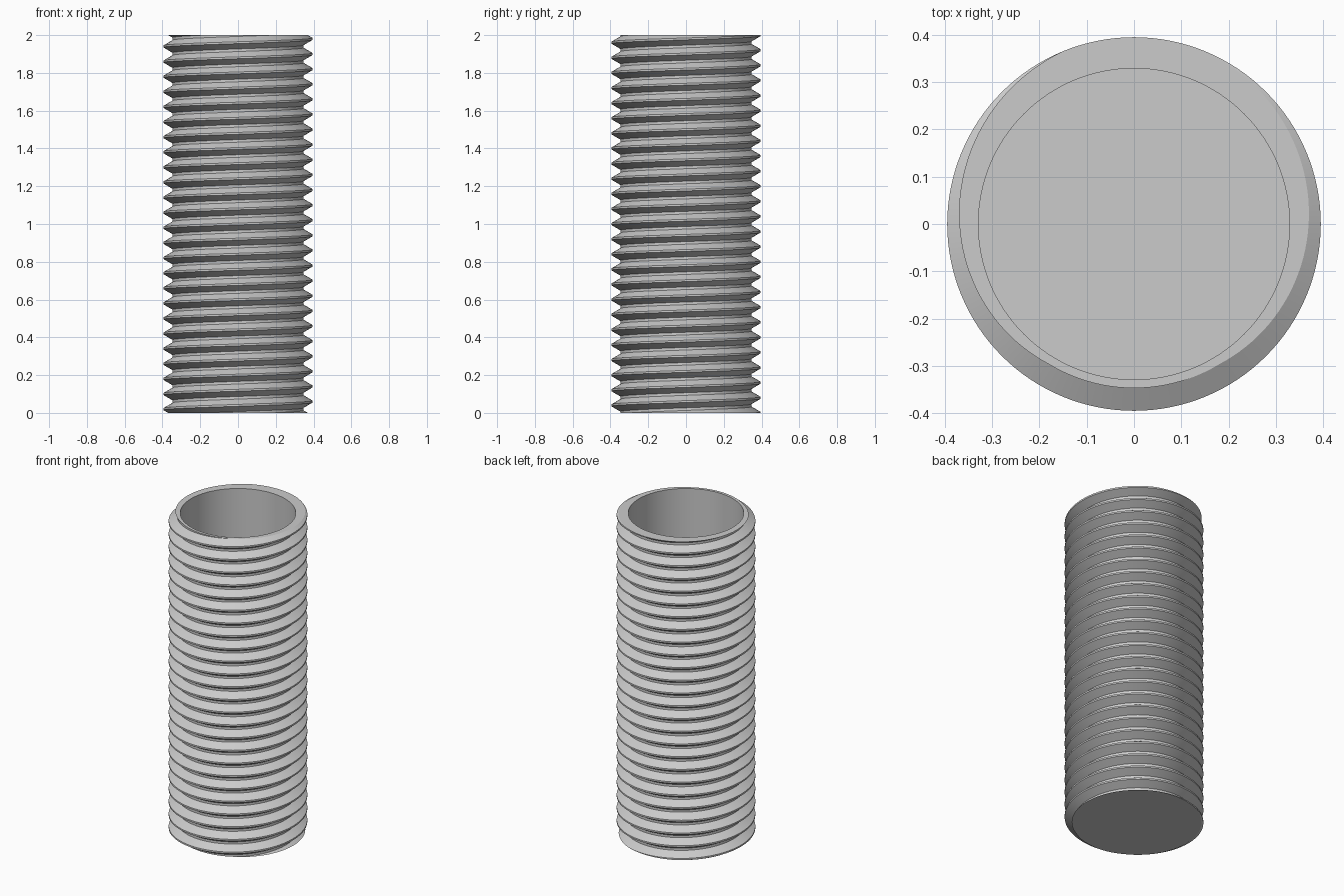
import bpy, bmesh, math

if "Cube" in bpy.data.objects:
    bpy.data.objects.remove(bpy.data.objects["Cube"])

SEGS = 128            # sides around the axis
HEIGHT = 2.0
PITCH = 0.08
CREST_R, ROOT_R, BORE_R = 0.395, 0.347, 0.329
FLOOR_Z = 0.05        # thickness of the closed bottom
PEAK_Z = 0.06         # crest height on the +x side

# One pitch of the thread: (height from crest centre, radius)
PROFILE = [(-0.005, CREST_R), (0.005, CREST_R), (0.033, ROOT_R), (0.047, ROOT_R)]


def on_circle(r, j, z):
    a = 2 * math.pi * j / SEGS
    return (r * math.cos(a), r * math.sin(a), z)


bm = bmesh.new()

# Helical thread surface, overshooting both ends
rows = [(PEAK_Z + PITCH * k + dz, r) for k in range(-4, 28) for dz, r in PROFILE]
cols = [[bm.verts.new(on_circle(r, j, z + PITCH * j / SEGS)) for z, r in rows]
        for j in range(SEGS)]
turn = len(PROFILE)
for j in range(SEGS):
    for i in range(len(rows) - turn - 1):
        a, b = cols[j][i], cols[j][i + 1]
        if j < SEGS - 1:
            c, d = cols[j + 1][i + 1], cols[j + 1][i]
        else:                       # the seam joins one turn higher
            c, d = cols[0][i + 1 + turn], cols[0][i + turn]
        bm.faces.new((a, d, c, b))

# Trim flat at the base and the top
for z, n in ((0.0, -1), (HEIGHT, 1)):
    bmesh.ops.bisect_plane(bm, geom=bm.verts[:] + bm.edges[:] + bm.faces[:], dist=1e-6,
                           plane_co=(0, 0, z), plane_no=(0, 0, n), clear_outer=True)
bmesh.ops.delete(bm, geom=[v for v in bm.verts if not v.link_faces], context='VERTS')
bmesh.ops.remove_doubles(bm, verts=bm.verts[:], dist=1e-5)


def open_edges(z):
    return [e for e in bm.edges if len(e.link_faces) == 1
            and all(abs(v.co.z - z) < 1e-4 for v in e.verts)]


# Bore wall and its floor
top = [bm.verts.new(on_circle(BORE_R, j, HEIGHT)) for j in range(SEGS)]
low = [bm.verts.new(on_circle(BORE_R, j, FLOOR_Z)) for j in range(SEGS)]
for j in range(SEGS):
    k = (j + 1) % SEGS
    bm.faces.new((top[j], top[k], low[k], low[j]))
bm.faces.new(low)

# Rim between thread and bore, and the closed base
for z, up in ((HEIGHT, 1), (0.0, -1)):
    bmesh.ops.triangle_fill(bm, edges=open_edges(z), use_beauty=True, normal=(0, 0, up))

bmesh.ops.recalc_face_normals(bm, faces=bm.faces[:])
mesh = bpy.data.meshes.new("threaded_tube")
bm.to_mesh(mesh)
bm.free()

tube = bpy.data.objects.new("threaded_tube", mesh)
bpy.context.collection.objects.link(tube)
grey = bpy.data.materials.new("light grey")
grey.diffuse_color = (0.6, 0.6, 0.6, 1)
grey.use_nodes = True
grey.node_tree.nodes["Principled BSDF"].inputs["Base Color"].default_value = grey.diffuse_color
mesh.materials.append(grey)

# Smooth around the axis, sharp at thread edges
bpy.context.view_layer.objects.active = tube
tube.select_set(True)
bpy.ops.object.shade_smooth_by_angle(angle=math.radians(30))
